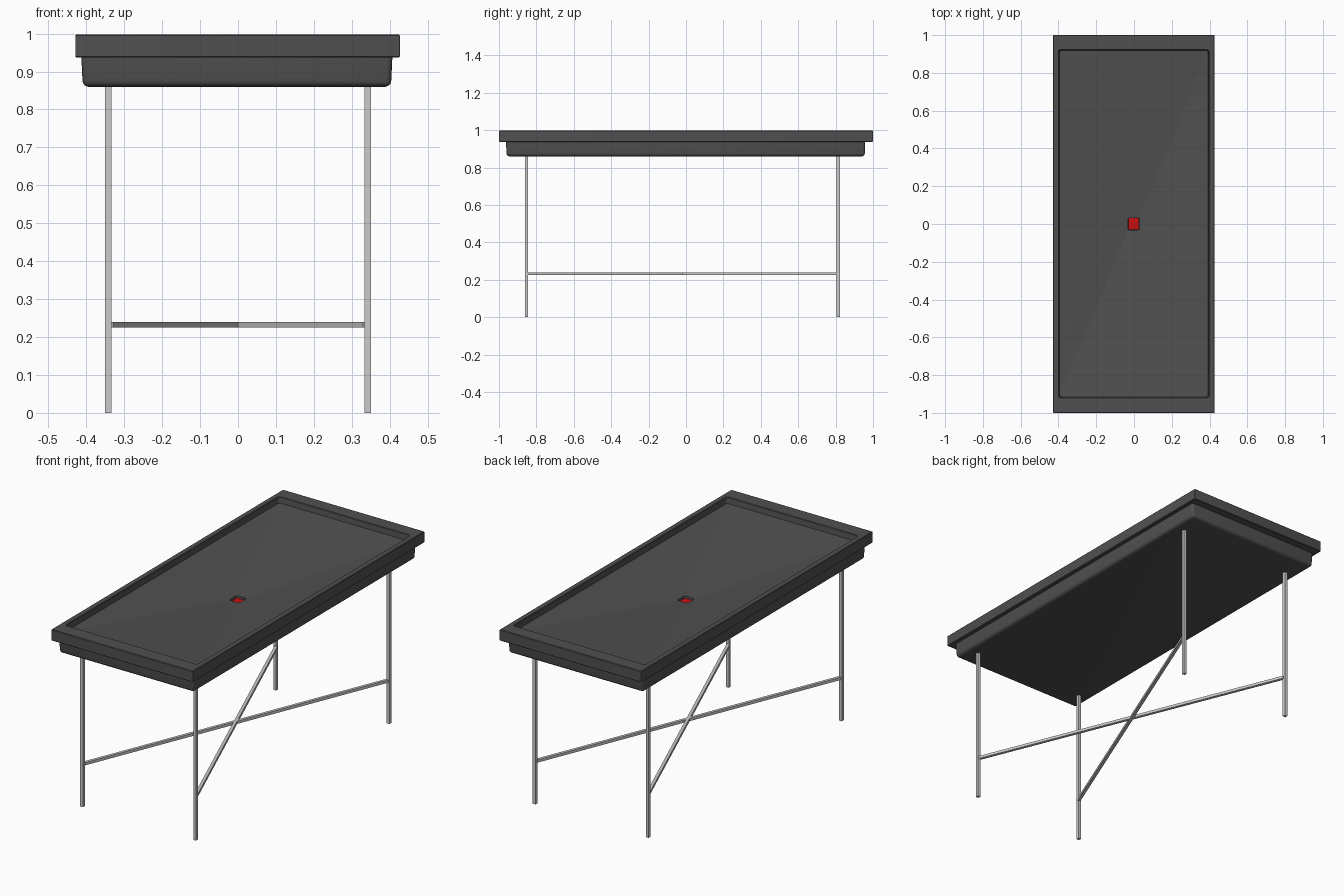
import bpy, bmesh, math
from mathutils import Vector

if "Cube" in bpy.data.objects:
    bpy.data.objects.remove(bpy.data.objects["Cube"])


def material(name, color):
    m = bpy.data.materials.new(name)
    m.diffuse_color = color
    m.use_nodes = True
    m.node_tree.nodes["Principled BSDF"].inputs["Base Color"].default_value = m.diffuse_color
    return m


DARK = material("dark_grey", (0.08, 0.08, 0.08, 1))
RED = material("red", (0.6, 0.005, 0.005, 1))
STEPS = 4  # segments per rounded corner


def ring(bm, hx, hy, r, z, cx, cy):
    """Rounded rectangle of vertices."""
    verts = []
    for i, (sx, sy) in enumerate(((1, 1), (-1, 1), (-1, -1), (1, -1))):
        for k in range(STEPS + 1):
            a = math.pi / 2 * (i + k / STEPS)
            verts.append(bm.verts.new((cx + sx * (hx - r) + r * math.cos(a),
                                       cy + sy * (hy - r) + r * math.sin(a), z)))
    return verts


def loft(name, sections, mat, cap_start=True, cap_end=True):
    """Skin rounded-rectangle sections (half x, half y, radius, z, centre x, centre y)."""
    bm = bmesh.new()
    rings = [ring(bm, *s) for s in sections]
    n = len(rings[0])
    for a, b in zip(rings, rings[1:]):
        for i in range(n):
            j = (i + 1) % n
            bm.faces.new((a[i], a[j], b[j], b[i]))
    if cap_start:
        bm.faces.new(rings[0][::-1])
    if cap_end:
        bm.faces.new(rings[-1])
    me = bpy.data.meshes.new(name)
    bm.to_mesh(me)
    bm.free()
    me.materials.append(mat)
    ob = bpy.data.objects.new(name, me)
    bpy.context.collection.objects.link(ob)
    bpy.ops.object.select_all(action='DESELECT')
    ob.select_set(True)
    bpy.context.view_layer.objects.active = ob
    bpy.ops.object.shade_smooth_by_angle(angle=math.radians(30))
    return ob


def bar(name, p, q, w, h):
    """Square bar from p to q, axis-aligned or horizontal."""
    p, q = Vector(p), Vector(q)
    d = q - p
    bpy.ops.mesh.primitive_cube_add(size=1, location=(p + q) / 2)
    ob = bpy.context.object
    ob.name = name
    if abs(d.z) > 0.01:
        ob.scale = (w, h, d.length)
    else:
        ob.scale = (d.length, w, h)
        ob.rotation_euler.z = math.atan2(d.y, d.x)
    return ob


# Tray: rounded underside, overhanging rim, recessed floor sloping to the drain
X, Y = -0.003, -0.002
sections = []
for k in range(5):
    a = math.pi / 2 * k / 4
    out, up = 0.02 * math.sin(a), 0.016 * (1 - math.cos(a))
    sections.append((0.387 + out, 0.938 + out, 0.004 + out * 0.5, 0.859 + up, X, Y))
sections += [
    (0.41, 0.96, 0.014, 0.937, X, Y),
    (0.425, 0.997, 0.003, 0.937, -0.001, 0),
    (0.428, 1.0, 0.004, 0.940, -0.001, 0),
    (0.428, 1.0, 0.004, 0.995, -0.001, 0),
    (0.425, 0.997, 0.003, 0.998, -0.001, 0),
    (0.400, 0.923, 0.014, 0.998, -0.001, 0.002),
    (0.397, 0.920, 0.014, 0.995, -0.001, 0.002),
    (0.394, 0.917, 0.014, 0.965, -0.001, 0.002),
    (0.030, 0.032, 0.008, 0.895, -0.001, 0.001),
    (0.029, 0.031, 0.008, 0.875, -0.001, 0.001),
]
loft("tray", sections, DARK)

# Red drain plug set into the floor
loft("drain", [(0.0285, 0.0305, 0.008, 0.870, -0.001, 0.001),
               (0.0285, 0.0305, 0.008, 0.883, -0.001, 0.001)], RED)

# Four square legs
W = 0.017
LX, YF, YB = 0.3415, -0.853, 0.814
for side, sx in (("left", -1), ("right", 1)):
    for end, y in (("front", YF), ("back", YB)):
        bar(f"{end}_{side}_leg", (sx * LX, y, 0), (sx * LX, y, 0.87), W, W)

# Crossed stretchers between opposite legs
for name, s in (("stretcher_a", 1), ("stretcher_b", -1)):
    bar(name, (-s * 0.337, YF + 0.006, 0.232), (s * 0.337, YB - 0.006, 0.232), 0.016, 0.015)
